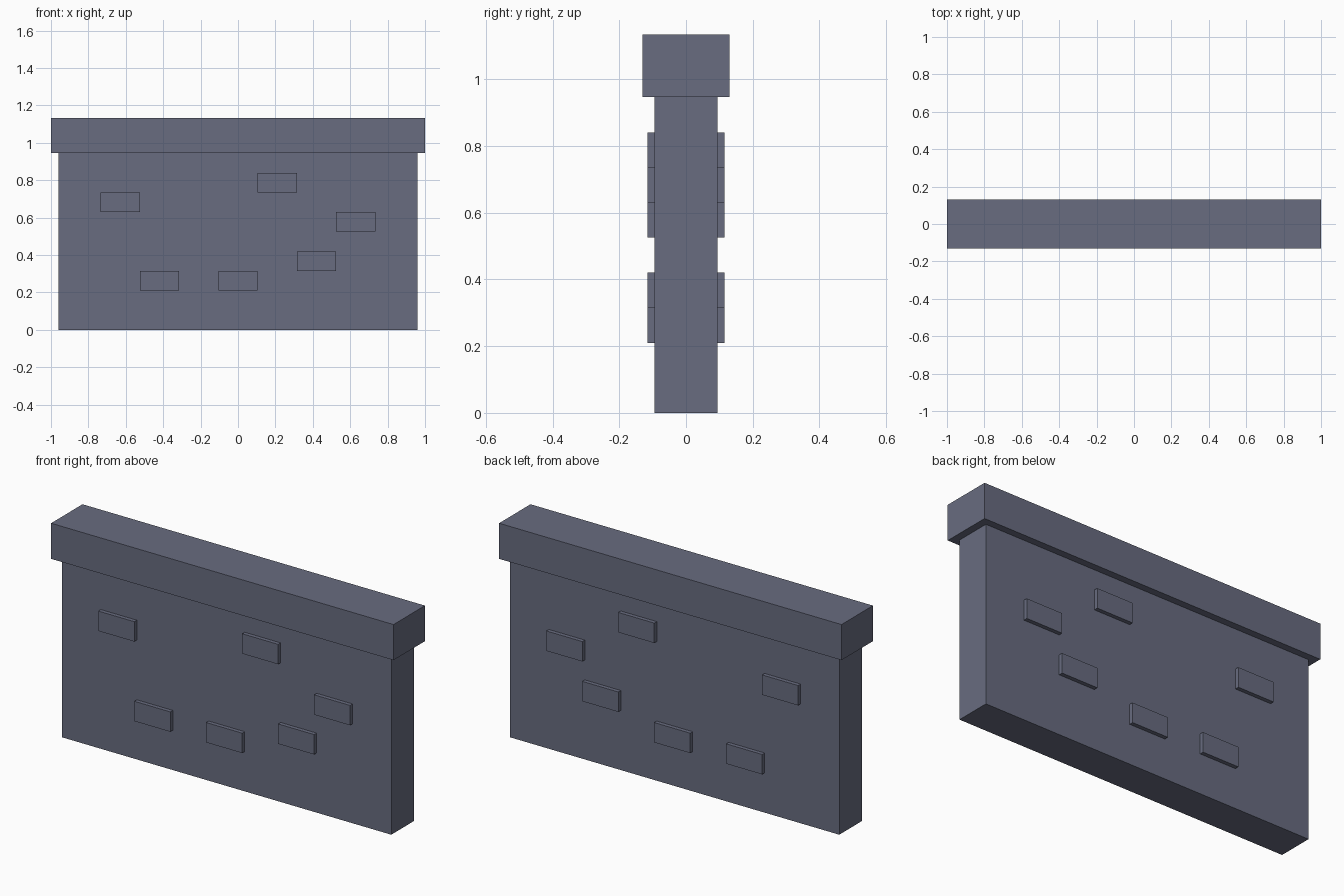
import bpy
import bmesh
from mathutils import Matrix, Vector

if "Cube" in bpy.data.objects:
    bpy.data.objects.remove(bpy.data.objects["Cube"])

stone = bpy.data.materials.new("slate_grey_stone")
stone.diffuse_color = (0.138, 0.150, 0.215, 1.0)
stone.use_nodes = True
stone.node_tree.nodes["Principled BSDF"].inputs["Base Color"].default_value = stone.diffuse_color


def box(name, lo, hi):
    """Axis-aligned box from its low and high corners."""
    lo, hi = Vector(lo), Vector(hi)
    bm = bmesh.new()
    bmesh.ops.create_cube(
        bm, size=1.0,
        matrix=Matrix.Translation((lo + hi) / 2) @ Matrix.Diagonal((*(hi - lo), 1.0)))
    mesh = bpy.data.meshes.new(name)
    bm.to_mesh(mesh)
    bm.free()
    mesh.materials.append(stone)
    obj = bpy.data.objects.new(name, mesh)
    bpy.context.collection.objects.link(obj)
    return obj


# Wall and overhanging coping
box("wall_body", (-0.961, -0.094, 0), (0.961, 0.094, 0.946))
box("wall_cap", (-1, -0.131, 0.946), (1, 0.131, 1.134))

# Raised bricks on a regular grid (centre column, bottom row), on both sides
U = 0.105
bricks = [(-6, 6), (-4, 2), (0, 2), (2, 7), (4, 3), (6, 5)]
for i, (col, row) in enumerate(bricks):
    x, z = col * U, row * U
    brick = box(f"raised_brick_{i + 1}",
                (x - U, -0.115, z), (x + U, -0.094, z + U))
    mirror = brick.modifiers.new("back_side", 'MIRROR')
    mirror.use_axis = (False, True, False)
    mirror.use_mirror_merge = False
